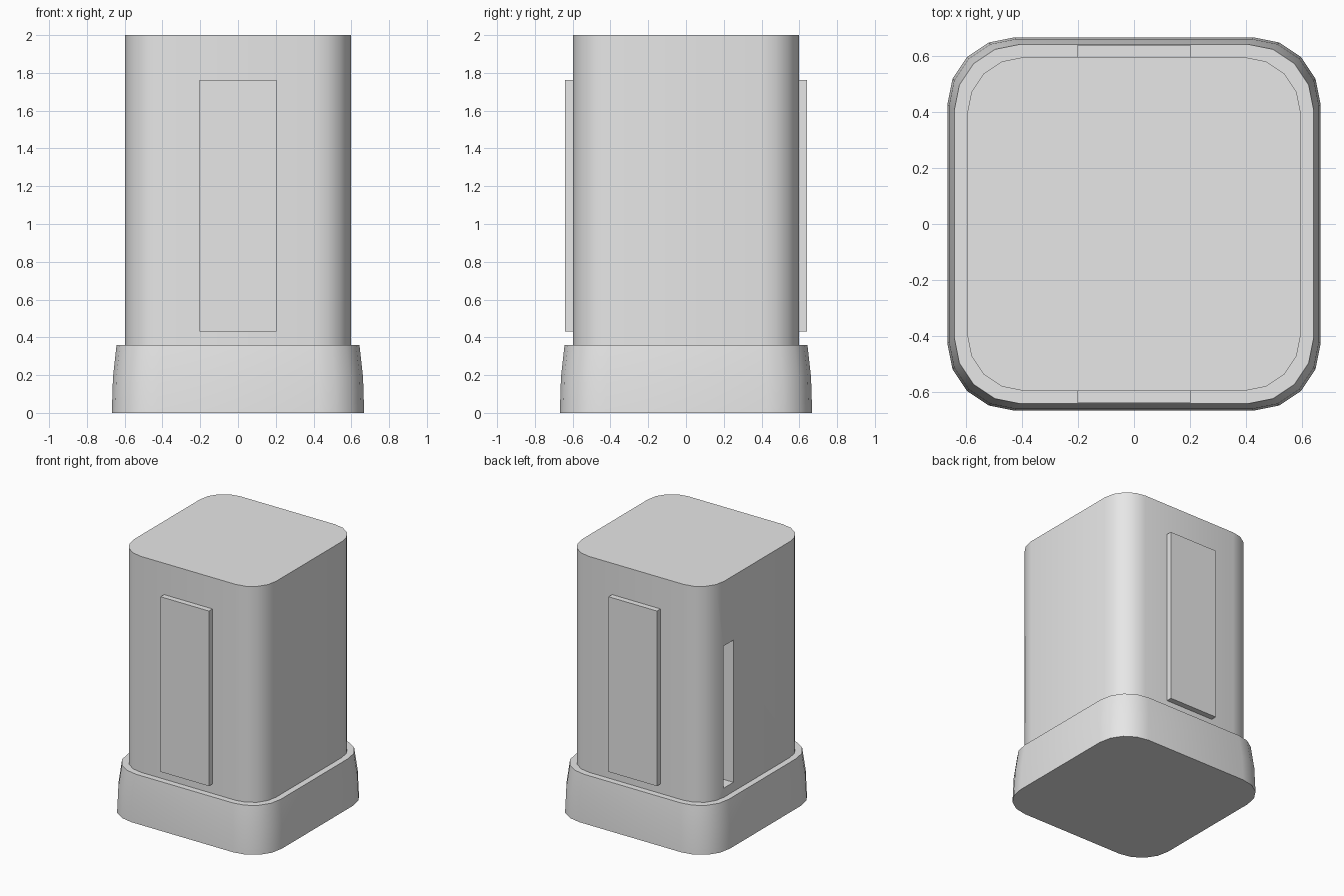
import bpy, bmesh
from math import sin, cos, pi, radians

cube = bpy.data.objects.get("Cube")
if cube:
    bpy.data.objects.remove(cube, do_unlink=True)

grey = bpy.data.materials.new("light_grey")
grey.use_nodes = True
grey.diffuse_color = (0.8, 0.8, 0.8, 1)
grey.node_tree.nodes["Principled BSDF"].inputs["Base Color"].default_value = (0.8, 0.8, 0.8, 1)


def rounded_square(half, radius, steps=4):
    """Outline of a square with rounded corners, anticlockwise."""
    inner = half - radius
    points = []
    for corner, (sx, sy) in enumerate([(1, 1), (-1, 1), (-1, -1), (1, -1)]):
        for i in range(steps + 1):
            a = (corner + i / steps) * pi / 2
            points.append((sx * inner + radius * cos(a), sy * inner + radius * sin(a)))
    return points


def stack(name, levels):
    """Skin rounded squares given as (z, half width, corner radius)."""
    bm = bmesh.new()
    rings = [[bm.verts.new((x, y, z)) for x, y in rounded_square(h, r)] for z, h, r in levels]
    for low, high in zip(rings, rings[1:]):
        for i in range(len(low)):
            j = (i + 1) % len(low)
            bm.faces.new((low[i], low[j], high[j], high[i]))
    bm.faces.new(rings[0][::-1])
    bm.faces.new(rings[-1])
    return finish(name, bm)


def box(name, centre, size):
    bm = bmesh.new()
    bmesh.ops.create_cube(bm, size=1)
    bmesh.ops.scale(bm, vec=size, verts=bm.verts)
    bmesh.ops.translate(bm, vec=centre, verts=bm.verts)
    return finish(name, bm)


def finish(name, bm):
    mesh = bpy.data.meshes.new(name)
    bm.to_mesh(mesh)
    bm.free()
    mesh.materials.append(grey)
    obj = bpy.data.objects.new(name, mesh)
    bpy.context.collection.objects.link(obj)
    return obj


def smooth(obj):
    bpy.ops.object.select_all(action='DESELECT')
    obj.select_set(True)
    bpy.context.view_layer.objects.active = obj
    bpy.ops.object.shade_smooth_by_angle(angle=radians(35))


# Flared foot and straight housing
base = stack("base", [(0, 0.668, 0.24), (0.19, 0.662, 0.24), (0.36, 0.643, 0.235)])
body = stack("body", [(0.34, 0.597, 0.2), (2, 0.597, 0.2)])

# Narrow upright slot sunk into one side
cutter = box("slot_cutter", (-0.6, 0.343, 0.97), (0.25, 0.12, 1.08))
cut = body.modifiers.new("slot", 'BOOLEAN')
cut.object = cutter
cut.operation = 'DIFFERENCE'
cut.solver = 'EXACT'
bpy.context.view_layer.objects.active = body
bpy.ops.object.modifier_apply(modifier=cut.name)
bpy.data.objects.remove(cutter, do_unlink=True)

for part in (base, body):
    smooth(part)

# Raised panels on the front and back
for name, side in (("front_panel", -1), ("back_panel", 1)):
    box(name, (0, side * 0.61, 1.097), (0.406, 0.06, 1.33))
